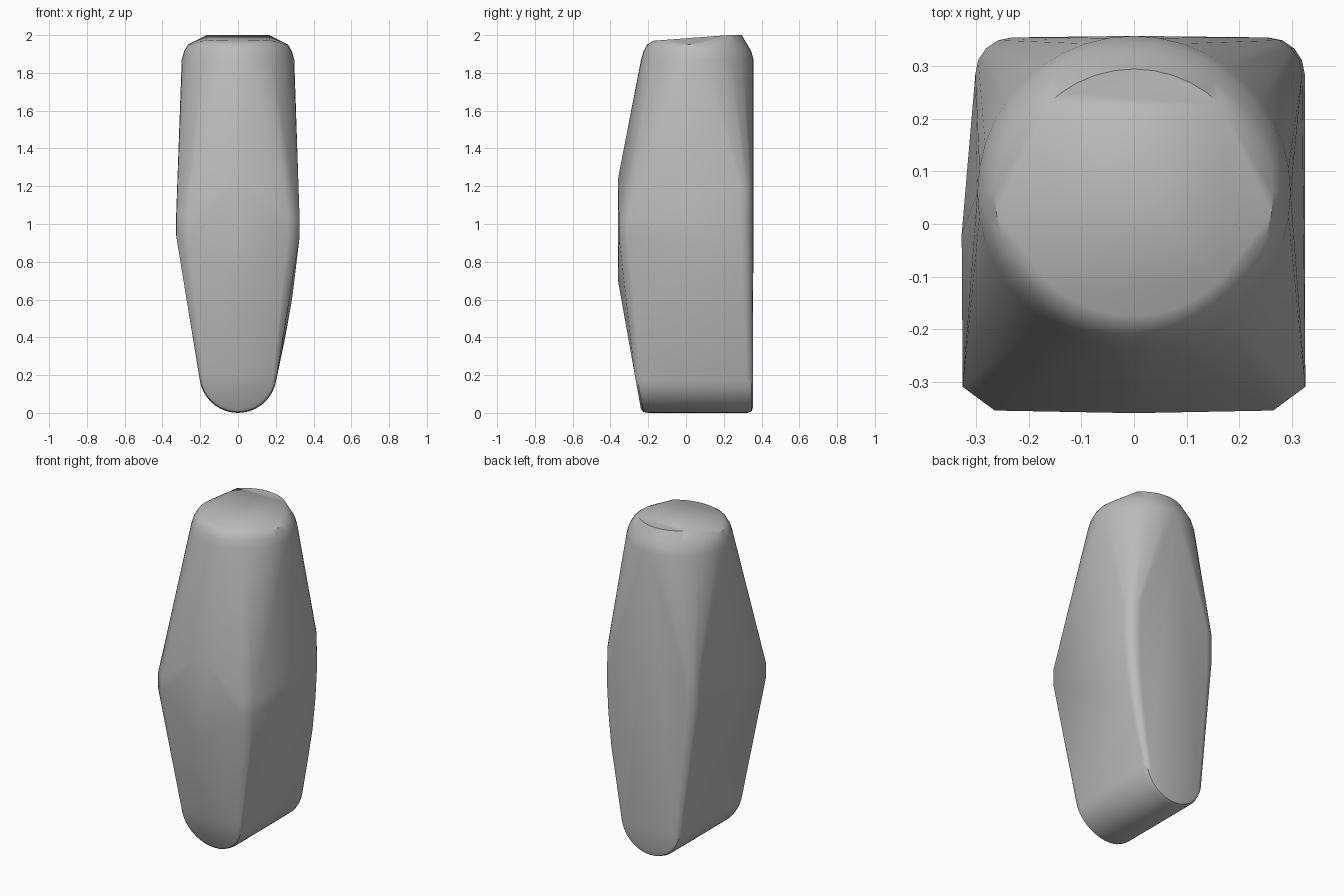
import bpy
import bmesh
import math

default_cube = bpy.data.objects.get("Cube")
if default_cube:
    bpy.data.objects.remove(default_cube)

stone = bpy.data.materials.new("stone_grey")
stone.use_nodes = True
stone.diffuse_color = (0.5, 0.5, 0.5, 1)
stone.node_tree.nodes["Principled BSDF"].inputs["Base Color"].default_value = stone.diffuse_color

points = []


def top_ring(radius, z_at, keep=lambda s: True):
    """Points on a circle around the top axis, at heights given by a rule."""
    for i in range(40):
        a = math.tau * i / 40
        if keep(math.sin(a)):
            y = 0.06 + radius * math.sin(a)
            points.append((radius * math.cos(a), y, z_at(y)))


def bottom_arc(radius, y_at):
    """Lower half circle that forms the rounded foot."""
    for i in range(21):
        a = math.pi * (1 + i / 20)
        z = 0.205 + radius * math.sin(a)
        points.append((radius * math.cos(a), y_at(z), z))


# Rounded top with a slightly tilted cap
top_ring(0.298, lambda y: 1.87)
top_ring(0.285, lambda y: 1.915)
top_ring(0.265, lambda y: 1.95)
top_ring(0.235, lambda y: min(2, 1.97 + 0.08 * (y + 0.17)), lambda s: abs(s) > 0.65)

# Rounded foot, leaning front and rounded back rim
bottom_arc(0.185, lambda z: -0.235 - 0.18 * z)
bottom_arc(0.20, lambda z: -0.225 - 0.18 * z)
bottom_arc(0.205, lambda z: -0.20 - 0.18 * z)
bottom_arc(0.205, lambda z: 0.325)
bottom_arc(0.197, lambda z: 0.347)
bottom_arc(0.175, lambda z: 0.355)

# Front bulge and chamfered front corners
points += [(0, -0.36, 0.7), (0, -0.36, 1.24)]
for side in (-1, 1):
    for z in (0.93, 1.03):
        points += [(side * 0.265, -0.355, z), (side * 0.326, -0.31, z)]
points += [(-0.328, -0.02, z) for z in (0.95, 1.03)]

# Back edges: bowed on the left, straight on the right, rolled into the back
left_edge = [(0.25, 0.4), (0.286, 0.6), (0.31, 0.8), (0.325, 1.0), (0.32, 1.2)]
right_edge = [(-0.302, 1.0), (-0.302, 1.2)]
for x, z in left_edge + right_edge:
    side = math.copysign(1, x)
    for i in range(5):
        a = math.pi / 2 * i / 4
        roll = 0.03 + 0.04 * min(1, z)
        points.append((x - side * roll * (1 - math.cos(a)), 0.355 - roll * (1 - math.sin(a)), z))

# Wrap the sections in one convex skin
bm = bmesh.new()
for p in points:
    bm.verts.new(p)
hull = bmesh.ops.convex_hull(bm, input=bm.verts[:])
loose = [v for v in hull["geom_interior"] + hull["geom_unused"] if isinstance(v, bmesh.types.BMVert)]
bmesh.ops.delete(bm, geom=list(set(loose)), context="VERTS")
bmesh.ops.dissolve_limit(bm, angle_limit=math.radians(0.5), verts=bm.verts[:], edges=bm.edges[:])
bmesh.ops.recalc_face_normals(bm, faces=bm.faces[:])
mesh = bpy.data.meshes.new("standing_stone")
bm.to_mesh(mesh)
bm.free()
mesh.materials.append(stone)

stone_body = bpy.data.objects.new("standing_stone", mesh)
bpy.context.collection.objects.link(stone_body)
bpy.ops.object.select_all(action="DESELECT")
stone_body.select_set(True)
bpy.context.view_layer.objects.active = stone_body
bpy.ops.object.shade_smooth_by_angle(angle=math.radians(35))
